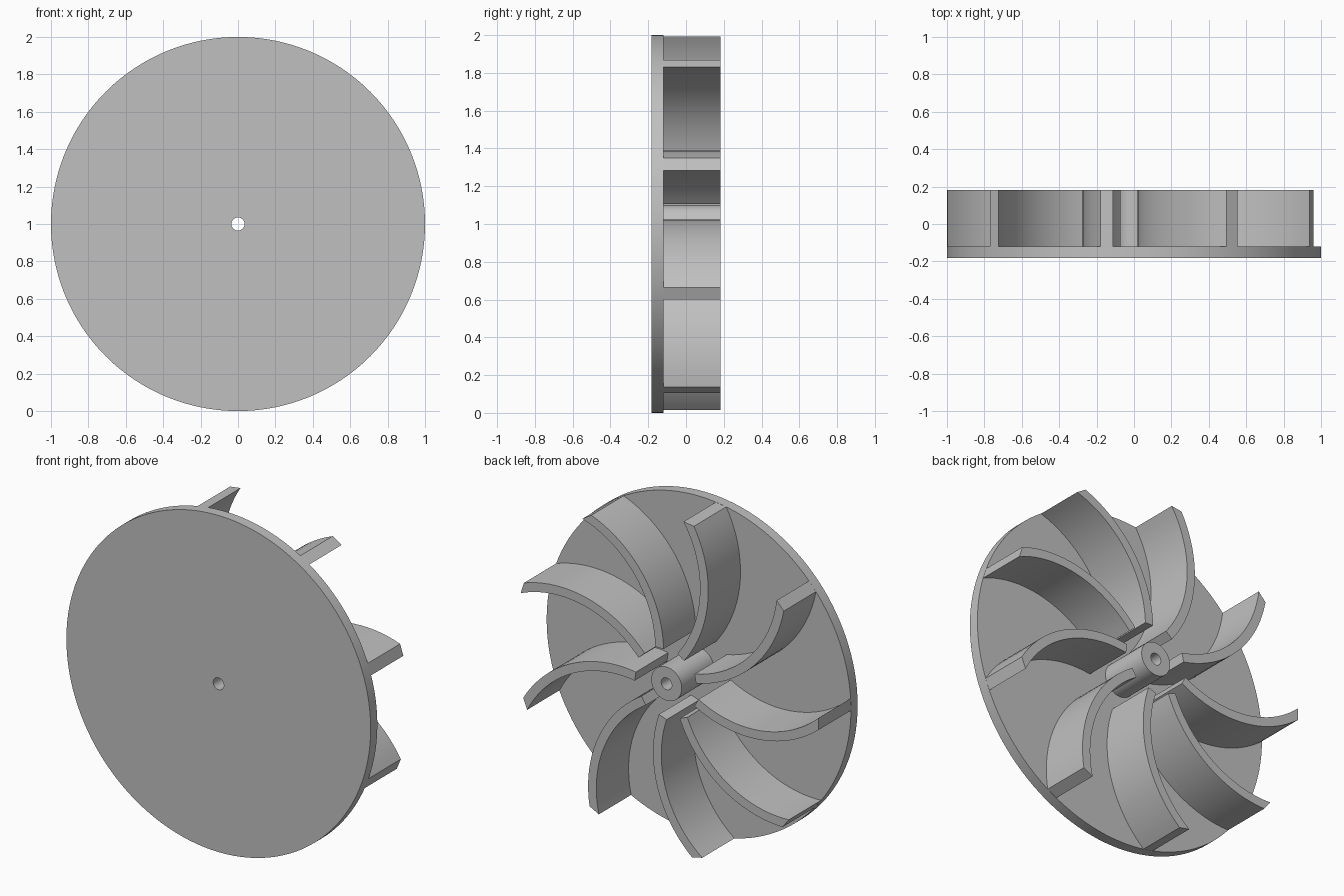
import bpy, bmesh
from math import sin, cos, radians, pi

cube = bpy.data.objects.get("Cube")
if cube:
    bpy.data.objects.remove(cube, do_unlink=True)

FRONT, STEP, BACK = -0.183, -0.12, 0.183
BLADES = 9

grey = bpy.data.materials.new("plain grey")
grey.use_nodes = True
colour = (0.53, 0.53, 0.53, 1)
grey.diffuse_color = colour
grey.node_tree.nodes["Principled BSDF"].inputs["Base Color"].default_value = colour


def finish(name, bm):
    """Turn a bmesh into a grey object with sharp edges kept."""
    bmesh.ops.recalc_face_normals(bm, faces=bm.faces)
    mesh = bpy.data.meshes.new(name)
    bm.to_mesh(mesh)
    bm.free()
    mesh.materials.append(grey)
    obj = bpy.data.objects.new(name, mesh)
    bpy.context.collection.objects.link(obj)
    bpy.ops.object.select_all(action="DESELECT")
    obj.select_set(True)
    bpy.context.view_layer.objects.active = obj
    bpy.ops.object.shade_smooth_by_angle(angle=radians(30))
    obj.location.z = 1
    return obj


def ring(name, inner, outer, y0, y1, steps):
    """Disc with a round bore, its axis along y."""
    bm = bmesh.new()
    profile = [(inner, y0), (outer, y0), (outer, y1), (inner, y1)]
    loops = [[bm.verts.new((r * cos(2 * pi * i / steps), y, r * sin(2 * pi * i / steps)))
              for r, y in profile] for i in range(steps)]
    for i in range(steps):
        a, b = loops[i - 1], loops[i]
        for j in range(4):
            bm.faces.new((a[j - 1], a[j], b[j], b[j - 1]))
    return finish(name, bm)


def arc(radius, start, end, steps=20):
    """Points of a blade side, in the x-z plane."""
    angles = [radians(start + (end - start) * i / steps) for i in range(steps + 1)]
    return [(0.31 + radius * cos(t), -0.711 + radius * sin(t)) for t in angles]


def blade(name, turn):
    """Curved vane standing on the plate, made of two arcs."""
    bm = bmesh.new()
    outer = arc(0.735, 98.5, 30.7)
    inner = arc(0.681, 98.5, 27.2)
    c, s = cos(turn), sin(turn)
    rows = []
    for p, q in zip(outer, inner):
        corners = [(p, STEP), (p, BACK), (q, BACK), (q, STEP)]
        rows.append([bm.verts.new((x * c - z * s, y, x * s + z * c))
                     for (x, z), y in corners])
    for a, b in zip(rows, rows[1:]):
        for j in range(4):
            bm.faces.new((a[j - 1], a[j], b[j], b[j - 1]))
    bm.faces.new(rows[0])
    bm.faces.new(rows[-1])
    return finish(name, bm)


# Plate and central hub share one bore
ring("back_plate", 0.035, 1.0, FRONT, STEP, 128)
ring("hub", 0.035, 0.1, STEP, BACK, 48)

# Curved blades around the hub
for k in range(BLADES):
    blade(f"blade_{k + 1}", 2 * pi * k / BLADES)
